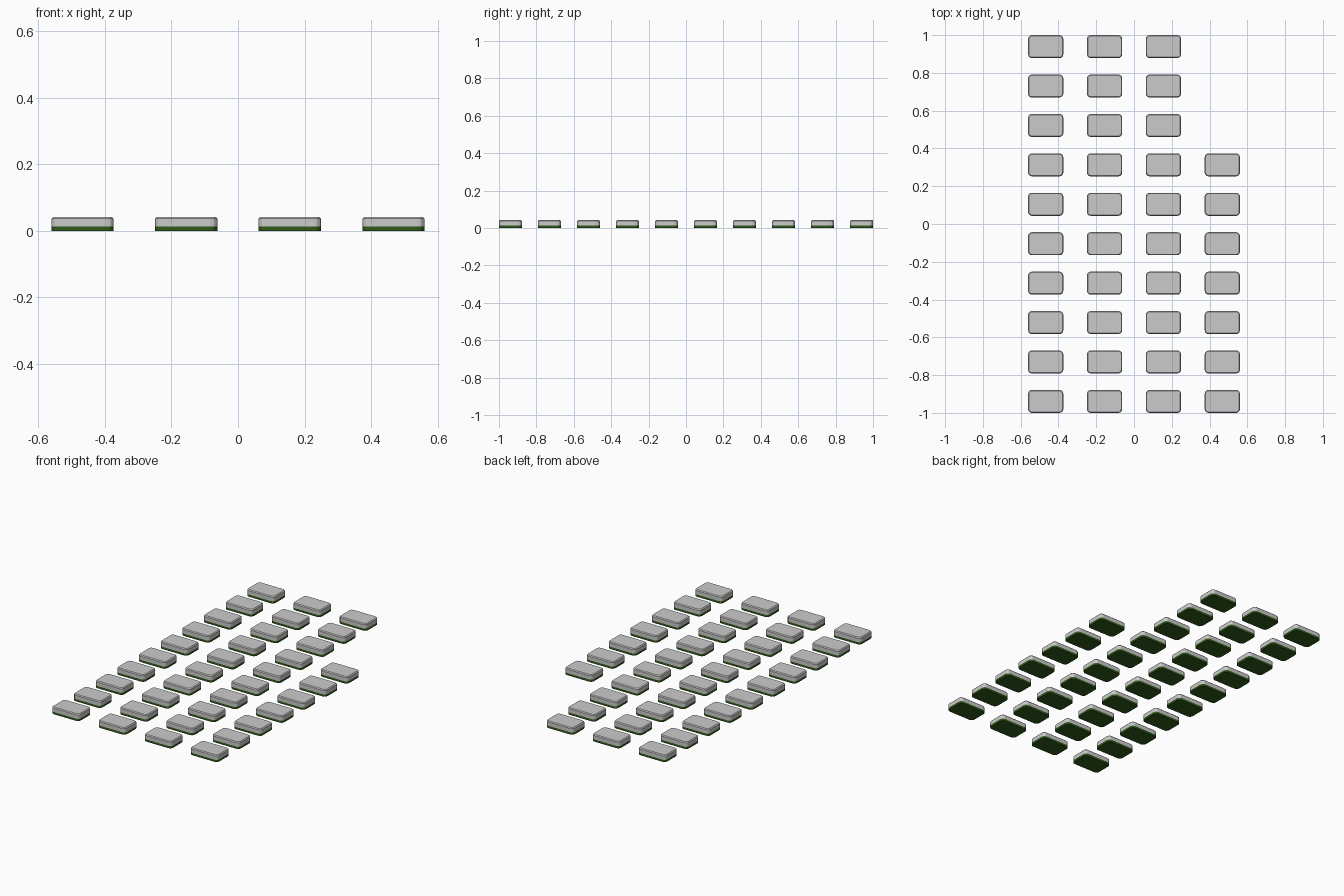
import bpy, bmesh, math

if "Cube" in bpy.data.objects:
    bpy.data.objects.remove(bpy.data.objects["Cube"])

W, D, H, BASE = 0.187, 0.122, 0.042, 0.013   # paver size, base layer height
R, CH = 0.02, 0.005                          # corner radius, top chamfer
COLS, ROWS = 4, 10
STEP_X, STEP_Y = 0.3117, 0.2087

green = bpy.data.materials.new("base_green")
green.diffuse_color = (0.03, 0.1, 0.01, 1)
green.use_nodes = True
green.node_tree.nodes["Principled BSDF"].inputs["Base Color"].default_value = green.diffuse_color


def rounded_rect(w, d, r, segs=3):
    pts = []
    for i, (sx, sy) in enumerate([(1, 1), (-1, 1), (-1, -1), (1, -1)]):
        for k in range(segs + 1):
            a = math.pi / 2 * (i + k / segs)
            pts.append((sx * (w / 2 - r) + r * math.cos(a),
                        sy * (d / 2 - r) + r * math.sin(a)))
    return pts


def lofted_mesh(name, levels, mat=None):
    """Stack rounded rectangles given as (z, inset) and cap both ends."""
    bm = bmesh.new()
    rings = [[bm.verts.new((x, y, z)) for x, y in
              rounded_rect(W - 2 * i, D - 2 * i, R - i)] for z, i in levels]
    n = len(rings[0])
    for lo, hi in zip(rings, rings[1:]):
        for k in range(n):
            bm.faces.new((lo[k], lo[(k + 1) % n], hi[(k + 1) % n], hi[k]))
    bm.faces.new(rings[0][::-1])
    bm.faces.new(rings[-1])
    me = bpy.data.meshes.new(name)
    bm.to_mesh(me)
    bm.free()
    if mat:
        me.materials.append(mat)
    return me


# Green base layer and grey stone with a chamfered top edge
base = lofted_mesh("paver_base", [(0, 0), (BASE, 0)], green)
stone = lofted_mesh("paver_stone", [(BASE, 0), (H - CH, 0), (H, CH)])

# Grid of pavers; the last column stops three rows early
for c in range(COLS):
    for r in range(ROWS if c < COLS - 1 else ROWS - 3):
        for me in (base, stone):
            ob = bpy.data.objects.new(f"{me.name}_{c}_{r}", me)
            ob.location = ((c - (COLS - 1) / 2) * STEP_X,
                           (r - (ROWS - 1) / 2) * STEP_Y, 0)
            bpy.context.collection.objects.link(ob)
